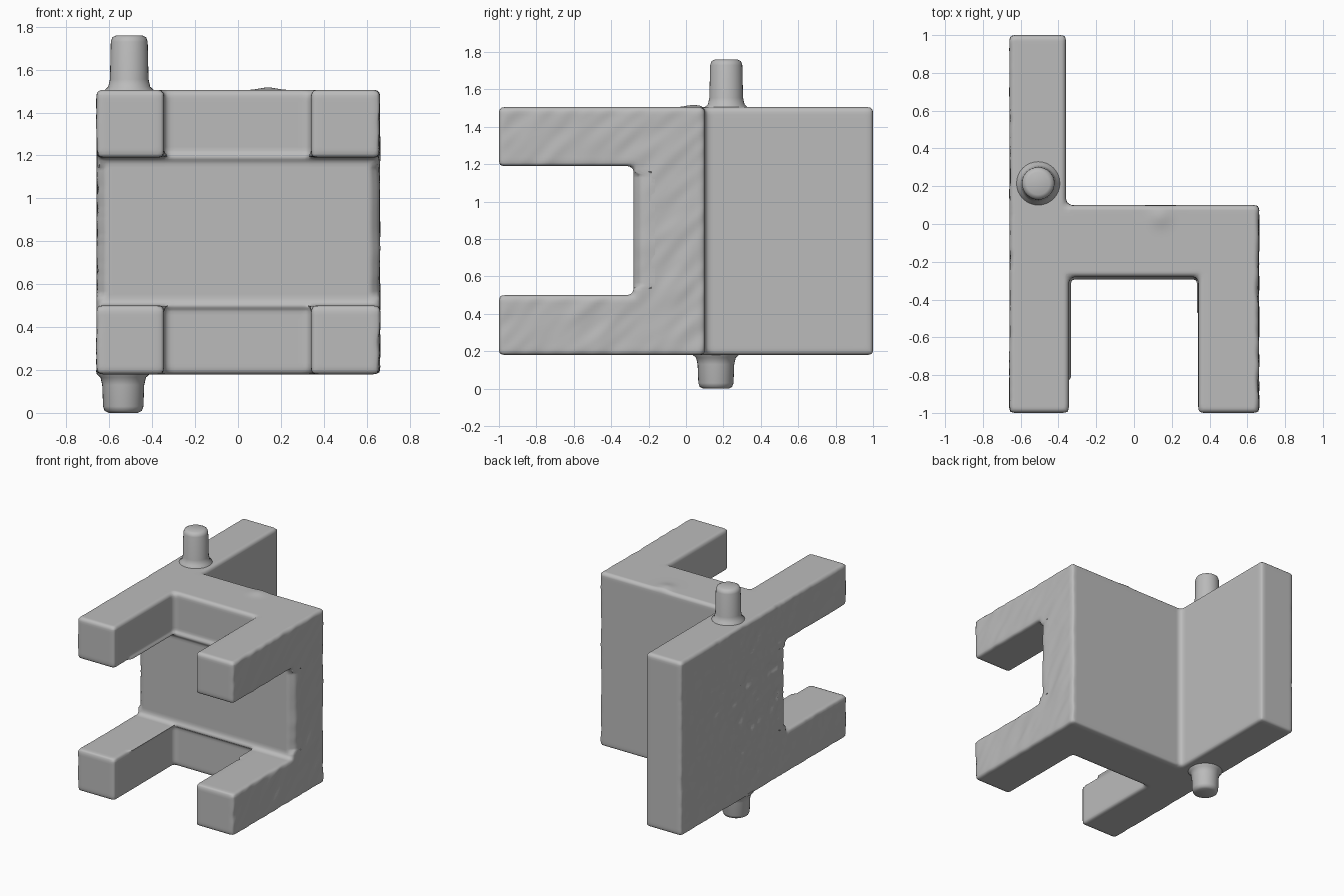
import bpy, bmesh, math
from mathutils import Vector, noise

if "Cube" in bpy.data.objects:
    bpy.data.objects.remove(bpy.data.objects["Cube"], do_unlink=True)

Z0, Z1 = 0.18, 1.505          # body bottom and top
HALF = 0.663                  # half width

grey = bpy.data.materials.new("plain grey")
grey.use_nodes = True
COLOUR = (0.5, 0.5, 0.5, 1)
grey.diffuse_color = COLOUR
grey.node_tree.nodes["Principled BSDF"].inputs["Base Color"].default_value = COLOUR


def make_object(name, bm):
    bmesh.ops.recalc_face_normals(bm, faces=bm.faces)
    mesh = bpy.data.meshes.new(name)
    bm.to_mesh(mesh)
    bm.free()
    obj = bpy.data.objects.new(name, mesh)
    bpy.context.collection.objects.link(obj)
    mesh.materials.append(grey)
    return obj


def smooth(obj, degrees):
    bpy.ops.object.select_all(action="DESELECT")
    obj.select_set(True)
    bpy.context.view_layer.objects.active = obj
    bpy.ops.object.shade_smooth_by_angle(angle=math.radians(degrees))


# Body: chair-shaped plan extruded upwards
plan = [(-HALF, -1), (-0.345, -1), (-0.345, -0.28), (0.34, -0.28), (0.34, -1),
        (HALF, -1), (HALF, 0.1), (-0.36, 0.1), (-0.36, 1), (-HALF, 1)]
bm = bmesh.new()
base = bm.faces.new([bm.verts.new((x, y, Z0)) for x, y in plan])
side = bmesh.ops.extrude_face_region(bm, geom=[base])["geom"]
bmesh.ops.translate(bm, vec=(0, 0, Z1 - Z0),
                    verts=[v for v in side if isinstance(v, bmesh.types.BMVert)])
body = make_object("body", bm)

# Gap between the upper and lower prongs
bm = bmesh.new()
bmesh.ops.create_cube(bm, size=1)
bmesh.ops.scale(bm, vec=(2, 1, 0.69), verts=bm.verts)
bmesh.ops.translate(bm, vec=(0, -0.78, 0.845), verts=bm.verts)
cutter = make_object("prong_gap_cutter", bm)
cutter.hide_render = True

cut = body.modifiers.new("prong gap", "BOOLEAN")
cut.operation, cut.solver, cut.object = "DIFFERENCE", "EXACT", cutter
bevel = body.modifiers.new("soft edges", "BEVEL")
bevel.width, bevel.segments = 0.02, 3
bevel.limit_method = "ANGLE"
remesh = body.modifiers.new("even surface", "REMESH")
remesh.mode, remesh.voxel_size = "VOXEL", 0.016

# Bake the modifiers so the outer sides can be roughened
bpy.context.view_layer.update()
baked = bpy.data.meshes.new_from_object(
    body.evaluated_get(bpy.context.evaluated_depsgraph_get()))
body.modifiers.clear()
body.data = baked
bpy.data.objects.remove(cutter, do_unlink=True)
baked.materials.clear()
baked.materials.append(grey)

# Hand-carved roughness: pits on the -x face, slanted ripples on the +x face
for v in baked.vertices:
    x, y, z = v.co
    outer = min(1, max(0, (abs(x) - 0.6) / 0.05))
    if outer and x < 0:
        centre = math.exp(-((y - 0.1) ** 2 + (z - 0.9) ** 2) / 0.35)
        rough = noise.fractal(Vector((0, y * 8, z * 8)), 1.0, 2.0, 3)
        v.co.x += outer * (0.004 + 0.004 * rough + 0.018 * centre * abs(rough))
    elif outer:
        ripple = noise.noise(Vector(((y + z) * 3, (z - y) * 11, 2)))
        v.co.x -= outer * (0.003 + 0.007 * ripple)
    # worn outer edge of the wall between the prongs
    if 0.54 < z < 1.15 and -0.31 < y < -0.2:
        v.co.y += 0.7 * max(0, abs(x) - 0.615)
    # small lump on the top face
    if z > Z1 - 0.02:
        v.co.z += 0.012 * math.exp(-((x - 0.14) ** 2 + (y - 0.04) ** 2) / 0.003)
smooth(body, 60)


# Hinge pins: lathed with a rounded tip and a flared foot
def pin(name, x, y, root, tip, radius):
    d = 1 if tip > root else -1
    profile = [(radius + 0.03, root - 0.02 * d), (radius + 0.025, root),
               (radius + 0.008, root + 0.015 * d), (radius, root + 0.05 * d),
               (radius - 0.004, tip - 0.03 * d), (radius - 0.011, tip - 0.01 * d),
               (radius - 0.03, tip), (0, tip)]
    bm = bmesh.new()
    verts = [bm.verts.new((r, 0, z)) for r, z in profile]
    edges = [bm.edges.new(pair) for pair in zip(verts, verts[1:])]
    bmesh.ops.spin(bm, geom=verts + edges, cent=(0, 0, 0), axis=(0, 0, 1),
                   angle=math.tau, steps=32)
    bmesh.ops.remove_doubles(bm, verts=bm.verts, dist=0.0005)
    bmesh.ops.holes_fill(bm, edges=bm.edges)
    obj = make_object(name, bm)
    obj.location = (x, y, 0)
    smooth(obj, 50)


pin("top_pin", -0.507, 0.215, Z1, 1.76, 0.09)
pin("bottom_pin", -0.535, 0.16, Z0, 0.0, 0.098)
